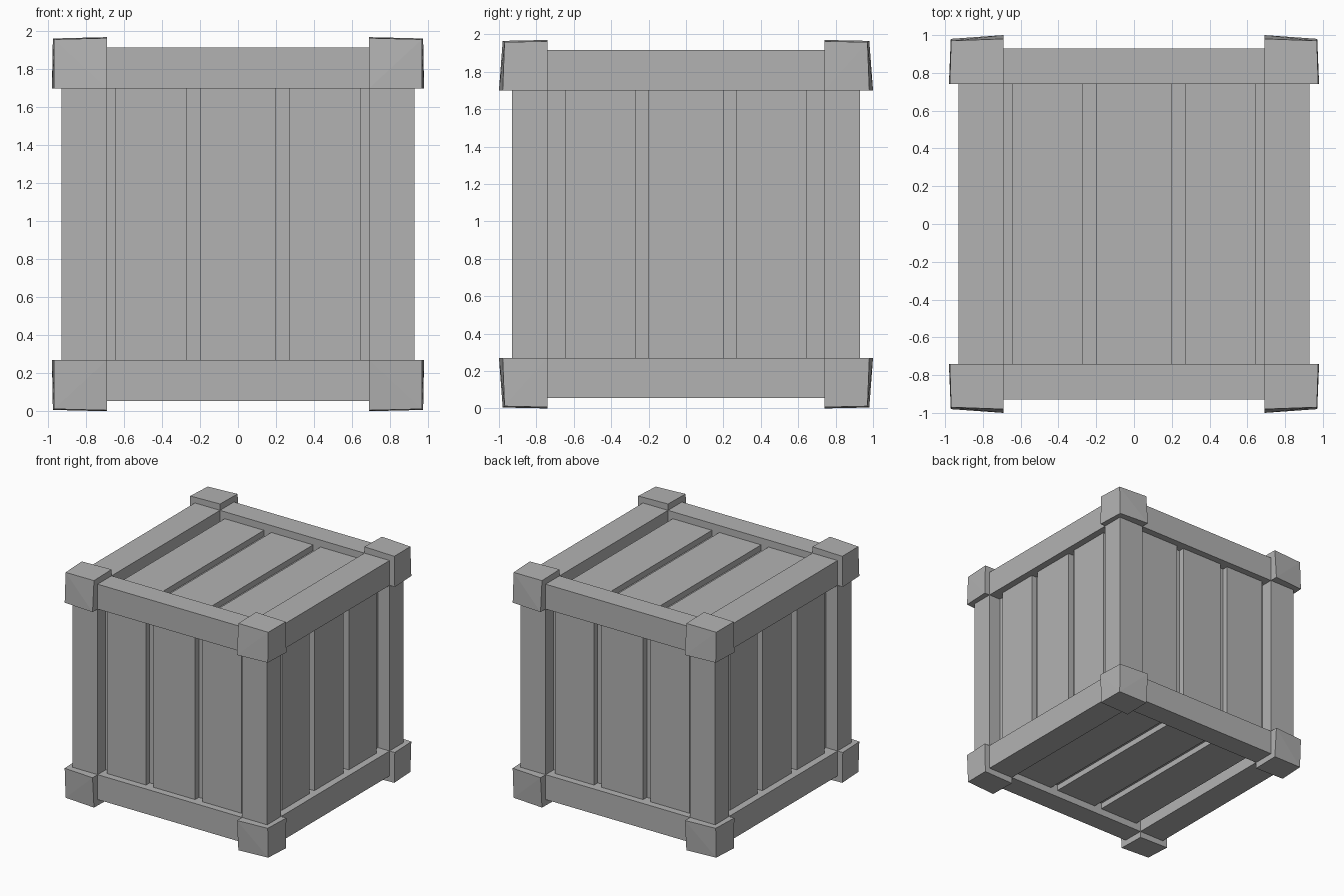
import bpy
import bmesh
from mathutils import Vector

old = bpy.data.objects.get("Cube")
if old:
    bpy.data.objects.remove(old)

MID = 0.985    # height of the crate's centre
HALF = 0.93    # half size of the frame
X_IN, Y_IN, Z_IN = 0.69, 0.74, 0.715   # inner edges of the frame
SLAT = 0.87    # outer face of the slats
CORE = 0.82    # floor of the gaps between slats

grey = bpy.data.materials.new("crate_grey")
grey.use_nodes = True
colour = (0.45, 0.45, 0.45, 1)
grey.diffuse_color = colour
grey.node_tree.nodes["Principled BSDF"].inputs["Base Color"].default_value = colour


def make_object(name, bm):
    bmesh.ops.recalc_face_normals(bm, faces=bm.faces)
    mesh = bpy.data.meshes.new(name)
    bm.to_mesh(mesh)
    bm.free()
    mesh.materials.append(grey)
    obj = bpy.data.objects.new(name, mesh)
    obj.location.z = MID
    bpy.context.collection.objects.link(obj)
    return obj


def box(name, low, high):
    """Box between two corners, measured from the crate's centre."""
    low, high = Vector(low), Vector(high)
    bm = bmesh.new()
    bmesh.ops.create_cube(bm, size=1)
    bmesh.ops.scale(bm, vec=high - low, verts=bm.verts)
    bmesh.ops.translate(bm, vec=(low + high) / 2, verts=bm.verts)
    return make_object(name, bm)


def span(sign, inner, outer):
    return sorted((sign * inner, sign * outer))


def corner(name, sx, sy, sz):
    """Corner cap whose outermost point is drawn in a little."""
    points = [(X_IN, Y_IN, Z_IN), (0.98, Y_IN, Z_IN), (0.97, 0.98, Z_IN), (X_IN, 1.0, Z_IN),
              (X_IN, Y_IN, 0.985), (0.975, Y_IN, 0.978), (0.968, 0.97, 0.973), (X_IN, 0.98, 0.98)]
    bm = bmesh.new()
    for x, y, z in points:
        bm.verts.new((sx * x, sy * y, sz * z))
    bmesh.ops.convex_hull(bm, input=bm.verts)
    make_object(name, bm)


# Inner body seen in the gaps
box("inner_body", (-CORE,) * 3, (CORE,) * 3)

# Frame: posts and rails, then the corner caps
sides = {"x": {-1: "right", 1: "left"}, "y": {-1: "front", 1: "back"}, "z": {-1: "bottom", 1: "top"}}
for a in (-1, 1):
    for b in (-1, 1):
        x, y = span(a, X_IN, HALF), span(b, Y_IN, HALF)
        box(f"{sides['y'][b]}_{sides['x'][a]}_post",
            (x[0], y[0], -Z_IN), (x[1], y[1], Z_IN))
        z = span(b, Z_IN, HALF)
        box(f"{sides['z'][b]}_{sides['x'][a]}_rail",
            (x[0], -Y_IN, z[0]), (x[1], Y_IN, z[1]))
        y = span(a, Y_IN, HALF)
        box(f"{sides['z'][b]}_{sides['y'][a]}_rail",
            (-X_IN, y[0], z[0]), (X_IN, y[1], z[1]))
        for c in (-1, 1):
            corner(f"{sides['z'][c]}_{sides['y'][b]}_{sides['x'][a]}_corner", a, b, c)

# Three slats on each of the six faces
for i, (u0, u1) in enumerate([(-0.645, -0.27), (-0.2, 0.2), (0.27, 0.645)], 1):
    for s in (-1, 1):
        d0, d1 = span(s, CORE - 0.02, SLAT)
        box(f"{sides['y'][s]}_slat_{i}", (u0, d0, -0.8), (u1, d1, 0.8))
        box(f"{sides['x'][s]}_slat_{i}", (d0, u0, -0.8), (d1, u1, 0.8))
        box(f"{sides['z'][s]}_slat_{i}", (u0, -0.8, d0), (u1, 0.8, d1))
